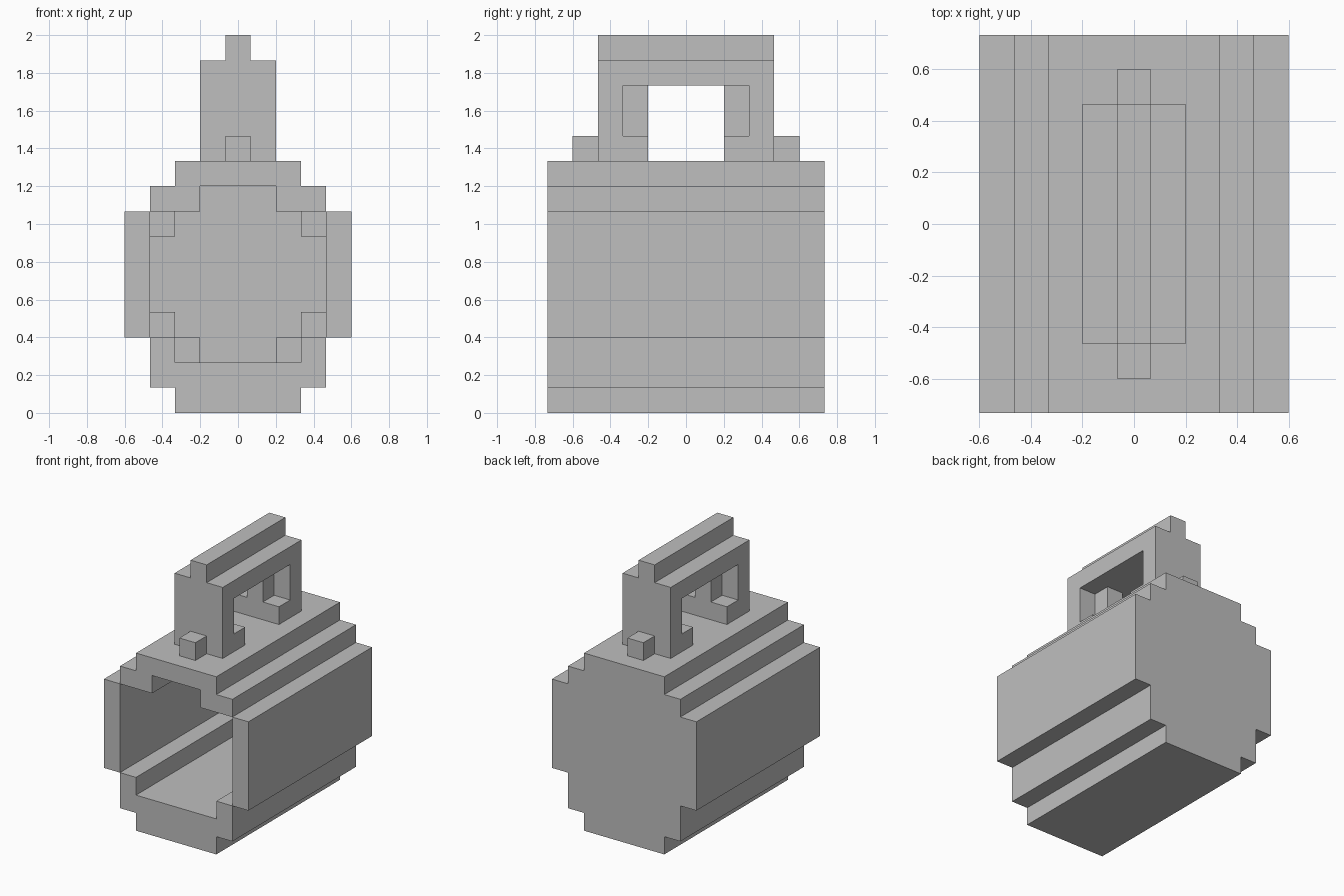
import bpy
import bmesh
from mathutils import Vector

UNIT = 2 / 15  # one block of the model

cube = bpy.data.objects.get("Cube")
if cube:
    bpy.data.objects.remove(cube, do_unlink=True)

grey = bpy.data.materials.new("plain grey")
grey.use_nodes = True
colour = (0.52, 0.52, 0.52, 1)
grey.diffuse_color = colour
grey.node_tree.nodes["Principled BSDF"].inputs["Base Color"].default_value = colour


def box(half_x, y_range, z_range):
    """Blocks centred on x = 0; ranges include both ends."""
    return {(x, y, z)
            for x in range(-half_x, half_x + 1)
            for y in range(y_range[0], y_range[1] + 1)
            for z in range(z_range[0], z_range[1] + 1)}


def stepped(rows, y_range):
    """Stack of (half width, bottom, top) boxes sharing one depth."""
    return set().union(*(box(h, y_range, (lo, hi)) for h, lo, hi in rows))


def build(name, blocks):
    """Skin the outside of a set of blocks and merge its flat faces."""
    bm = bmesh.new()
    verts = {}

    def vert(p):
        key = tuple(round(c * 2) for c in p)
        if key not in verts:
            verts[key] = bm.verts.new((p + Vector((0, 0, 0.5))) * UNIT)
        return verts[key]

    for block in blocks:
        for axis in range(3):
            for sign in (-1, 1):
                normal = Vector((0, 0, 0))
                normal[axis] = sign
                centre = Vector(block)
                if tuple(int(c) for c in centre + normal) in blocks:
                    continue
                a = Vector((0, 0, 0))
                a[(axis + 1) % 3] = 0.5
                b = normal.cross(a)
                centre += normal / 2
                bm.faces.new([vert(centre + s * a + t * b)
                              for s, t in ((-1, -1), (1, -1), (1, 1), (-1, 1))])
    bmesh.ops.dissolve_limit(bm, angle_limit=0.01, verts=bm.verts[:], edges=bm.edges[:])
    mesh = bpy.data.meshes.new(name)
    bm.to_mesh(mesh)
    bm.free()
    mesh.materials.append(grey)
    obj = bpy.data.objects.new(name, mesh)
    bpy.context.collection.objects.link(obj)


# Barrel-shaped body, open at the front, with a narrowed end inside
body = stepped([(2, 0, 0), (3, 1, 2), (4, 3, 7), (3, 8, 8), (2, 9, 9)], (-5, 5))
body -= stepped([(2, 2, 2), (3, 3, 7), (1, 8, 8)], (-5, 3))
body -= stepped([(1, 2, 2), (2, 3, 3), (3, 4, 6), (2, 7, 7), (1, 8, 8)], (4, 4))
build("body", body)

# Handle with a grip hole and side recesses in both legs
handle = box(1, (-3, 3), (10, 13)) - box(1, (-1, 1), (10, 12))
for y in (-2, 2):
    handle -= box(1, (y, y), (11, 12)) - box(0, (y, y), (11, 12))
build("handle", handle)
build("handle_ridge", box(0, (-3, 3), (14, 14)))

# Small studs at the feet of the handle
build("front_stud", box(0, (-4, -4), (10, 10)))
build("back_stud", box(0, (4, 4), (10, 10)))
